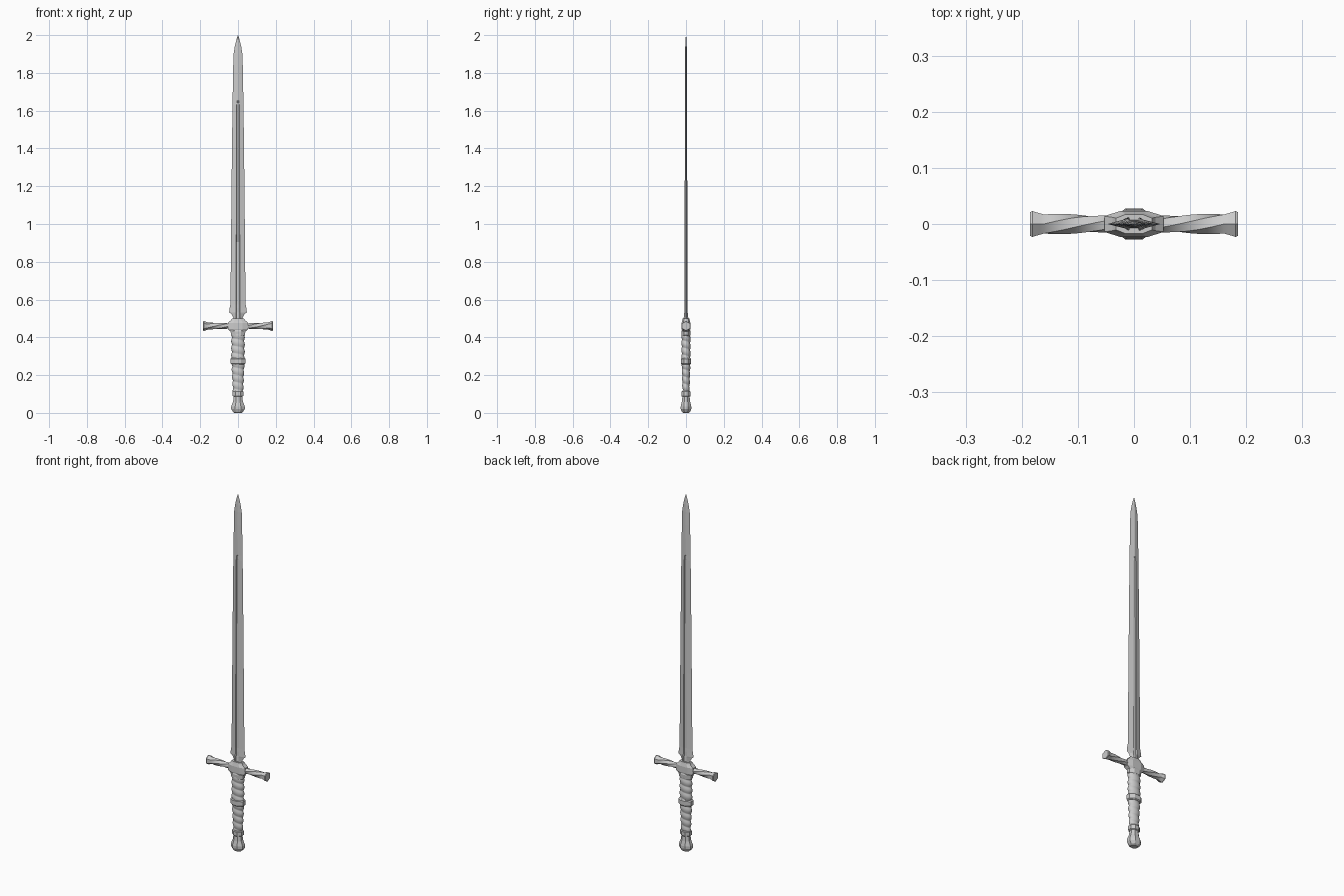
import bpy, math
from math import sin, cos, pi, radians

if "Cube" in bpy.data.objects:
    bpy.data.objects.remove(bpy.data.objects["Cube"])


def loft(name, rings, smooth=None):
    """Skin a list of equal-length closed rings and cap both ends."""
    n = len(rings[0])
    verts = [p for r in rings for p in r]
    faces = [(i * n + j, i * n + (j + 1) % n, (i + 1) * n + (j + 1) % n, (i + 1) * n + j)
             for i in range(len(rings) - 1) for j in range(n)]
    faces += [tuple(range(n))[::-1], tuple(range(len(verts) - n, len(verts)))]
    me = bpy.data.meshes.new(name)
    me.from_pydata(verts, [], faces)
    ob = bpy.data.objects.new(name, me)
    bpy.context.collection.objects.link(ob)
    bpy.ops.object.select_all(action='DESELECT')
    ob.select_set(True)
    bpy.context.view_layer.objects.active = ob
    bpy.ops.object.mode_set(mode='EDIT')
    bpy.ops.mesh.select_all(action='SELECT')
    bpy.ops.mesh.normals_make_consistent(inside=False)
    bpy.ops.object.mode_set(mode='OBJECT')
    if smooth:
        bpy.ops.object.shade_smooth_by_angle(angle=radians(smooth))
    return ob


def oval(z, rx, ry, n):
    """Flat-sided ring whose outer faces point along x and y."""
    k = cos(pi / n)
    return [(rx / k * cos(2 * pi * (j + .5) / n), ry / k * sin(2 * pi * (j + .5) / n), z)
            for j in range(n)]


def lathe(name, profile, n, smooth=None):
    return loft(name, [oval(z, rx, ry, n) for z, rx, ry in profile], smooth)


# Blade: z, half width, half thickness, fuller half width, fuller floor thickness
stations = [(.47, .024, .013, .010, .009), (.505, .025, .012, .010, .007),
            (.525, .036, .010, .011, .005), (.532, .047, .009, .011, .004),
            (.555, .044, .008, .011, .004), (.575, .040, .008, .011, .003),
            (1.0, .036, .007, .009, .003), (1.3, .033, .0065, .008, .003),
            (1.63, .029, .006, .007, .003), (1.66, .0285, .006, .003, .006),
            (1.83, .0255, .0055, .002, .0055), (1.90, .0235, .005, .002, .005),
            (1.94, .017, .004, .0015, .004), (1.975, .0085, .0025, .001, .0025),
            (2.0, .0004, .0004, .0002, .0004)]


def blade_ring(z, w, t, f, d):
    half = [(w, 0), (f, t), (f * .7, d), (-f * .7, d), (-f, t)]
    return [(x, y, z) for x, y in half] + [(-x, -y, z) for x, y in half]


loft("blade", [blade_ring(*s) for s in stations])


# Guard block: eight-sided centre with bevelled top and bottom
def block_ring(z, s, t):
    q = [(.053, .014), (.025, .023), (-.025, .023), (-.053, .014)]
    return [(x * s, y * t, z) for x, y in q] + [(-x * s, -y * t, z) for x, y in q]


loft("guard_block", [block_ring(z, s, t) for z, s, t in
                     [(.430, .72, .85), (.443, 1, 1), (.477, 1, 1), (.490, .72, .85), (.500, .6, .75)]])

# Guard arms: twisted six-sided bars with flared ends
arm = [(.040, .0145), (.16, .0195), (.181, .0265), (.185, .0245)]
for side, label in ((1, "right"), (-1, "left")):
    rings = []
    for i in range(16):
        x = .04 + .12 * i / 12 if i <= 12 else (.168, .181, .185)[i - 13]
        r = .0145 + .005 * i / 12 if i <= 12 else (.022, .0265, .0245)[i - 13]
        twist = radians(90) * min(i, 12) / 12 - radians(90)
        rings.append([(side * x, side * r * sin(a + twist), .46 + r * cos(a + twist))
                      for a in (2 * pi * j / 6 for j in range(6))])
    loft(label + "_guard_arm", rings, 25)


# Grip halves: oval core with a rounded spiral wrap
def grip(name, z0, z1, r0, r1, pitch=.038, n=32, rows=60):
    rings = []
    for i in range(rows + 1):
        u = i / rows
        z = z0 + (z1 - z0) * u
        ring = []
        for j in range(n):
            a = 2 * pi * j / n
            r = r0 + (r1 - r0) * u + .005 * (abs(sin(pi * z / pitch + a / 2)) - .6)
            ring.append((r * cos(a), r * .68 * sin(a), z))
        rings.append(ring)
    loft(name, rings, 50)


grip("lower_grip", .105, .262, .026, .033)
grip("upper_grip", .285, .418, .034, .034)

# Bands around the grip
lathe("middle_band", [(.256, .034, .022), (.261, .039, .026), (.286, .039, .026), (.291, .034, .022)], 8)
lathe("upper_collar", [(.408, .033, .022), (.412, .037, .023), (.432, .039, .024), (.438, .036, .022)], 8)
lathe("lower_collar", [(.086, .024, .021), (.090, .029, .024), (.112, .029, .024), (.116, .025, .021)], 8)

# Pommel: faceted flared knob
lathe("pommel", [(0, .019, .016), (.006, .027, .022), (.020, .036, .028), (.034, .036, .028),
                 (.060, .026, .022), (.088, .022, .019)], 8)
